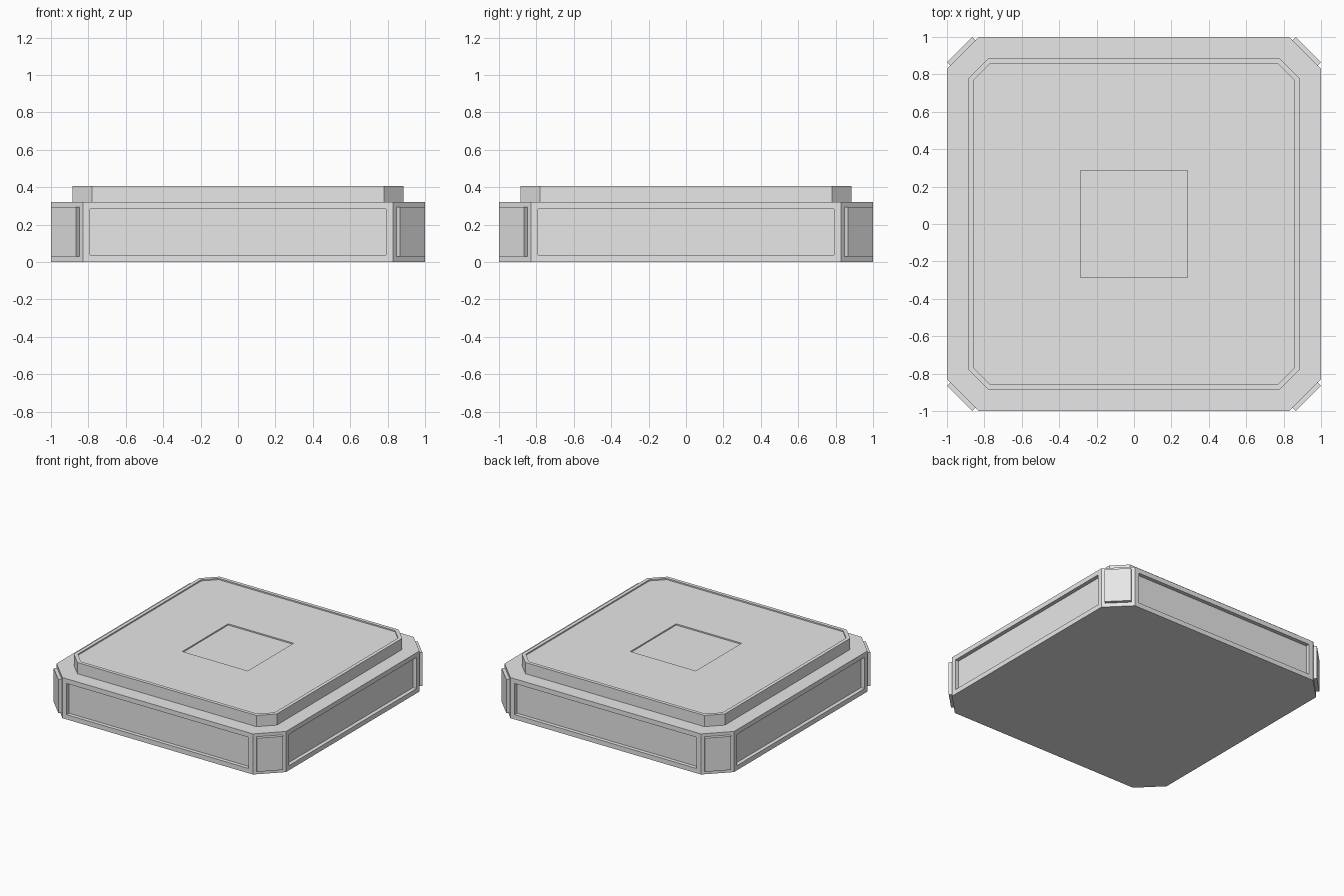
import bpy
import bmesh
from math import radians
from mathutils import Matrix

cube = bpy.data.objects.get("Cube")
if cube:
    bpy.data.objects.remove(cube, do_unlink=True)

GREY = (0.8, 0.8, 0.8, 1)
grey = bpy.data.materials.new("light grey")
grey.use_nodes = True
grey.diffuse_color = GREY
grey.node_tree.nodes["Principled BSDF"].inputs["Base Color"].default_value = GREY


def add_object(name, bm):
    bm.normal_update()
    mesh = bpy.data.meshes.new(name)
    bm.to_mesh(mesh)
    bm.free()
    mesh.materials.append(grey)
    obj = bpy.data.objects.new(name, mesh)
    bpy.context.collection.objects.link(obj)
    return obj


def chamfered_slab(half, flat, bottom, top):
    """Square slab with cut corners; flat is half the straight edge length."""
    bm = bmesh.new()
    corner = [(half, -flat), (half, flat)]
    points = []
    for _ in range(4):
        points += corner
        corner = [(-y, x) for x, y in corner]
    face = bm.faces.new([bm.verts.new((x, y, bottom)) for x, y in points])
    grown = bmesh.ops.extrude_face_region(bm, geom=[face])["geom"]
    verts = [v for v in grown if isinstance(v, bmesh.types.BMVert)]
    bmesh.ops.translate(bm, verts=verts, vec=(0, 0, top - bottom))
    bmesh.ops.recalc_face_normals(bm, faces=bm.faces)
    bm.normal_update()
    return bm


def box(size, matrix):
    bm = bmesh.new()
    bmesh.ops.create_cube(bm, size=1, matrix=matrix @ Matrix.Diagonal((*size, 1)))
    return bm


# Base with a recessed panel in each long side
bm = chamfered_slab(1.0, 0.83, 0, 0.32)
sides = [f for f in bm.faces if max(abs(f.normal.x), abs(f.normal.y)) > 0.9]
bmesh.ops.inset_individual(bm, faces=sides, thickness=0.053, depth=0)
bmesh.ops.inset_individual(bm, faces=sides, thickness=0, depth=-0.03)
add_object("base", bm)

# Upper slab with a thin raised rim
bm = chamfered_slab(0.885, 0.78, 0.31, 0.408)
top = [f for f in bm.faces if f.normal.z > 0.9]
bmesh.ops.inset_individual(bm, faces=top, thickness=0.03, depth=0)
bmesh.ops.inset_individual(bm, faces=top, thickness=0, depth=-0.01)
slab = add_object("upper_slab", bm)

# Shallow square recess in the middle of the top
cutter = add_object("recess_cutter", box((0.57, 0.57, 0.1),
                                         Matrix.Translation((0, 0, 0.438))))
cutter.hide_render = True
cutter.hide_set(True)
cutter.display_type = 'WIRE'
cut = slab.modifiers.new("square_recess", 'BOOLEAN')
cut.operation = 'DIFFERENCE'
cut.solver = 'EXACT'
cut.object = cutter
bpy.context.view_layer.objects.active = slab
slab.select_set(True)
bpy.ops.object.modifier_apply(modifier=cut.name)
bpy.data.objects.remove(cutter, do_unlink=True)

# Plates on the four cut corners
for i, name in enumerate(("back_left", "back_right", "front_right", "front_left")):
    place = Matrix.Rotation(radians(45 + 90 * i), 4, 'Z') @ Matrix.Translation((1.299, 0, 0.163))
    add_object(name + "_corner_plate", box((0.04, 0.19, 0.265), place))
